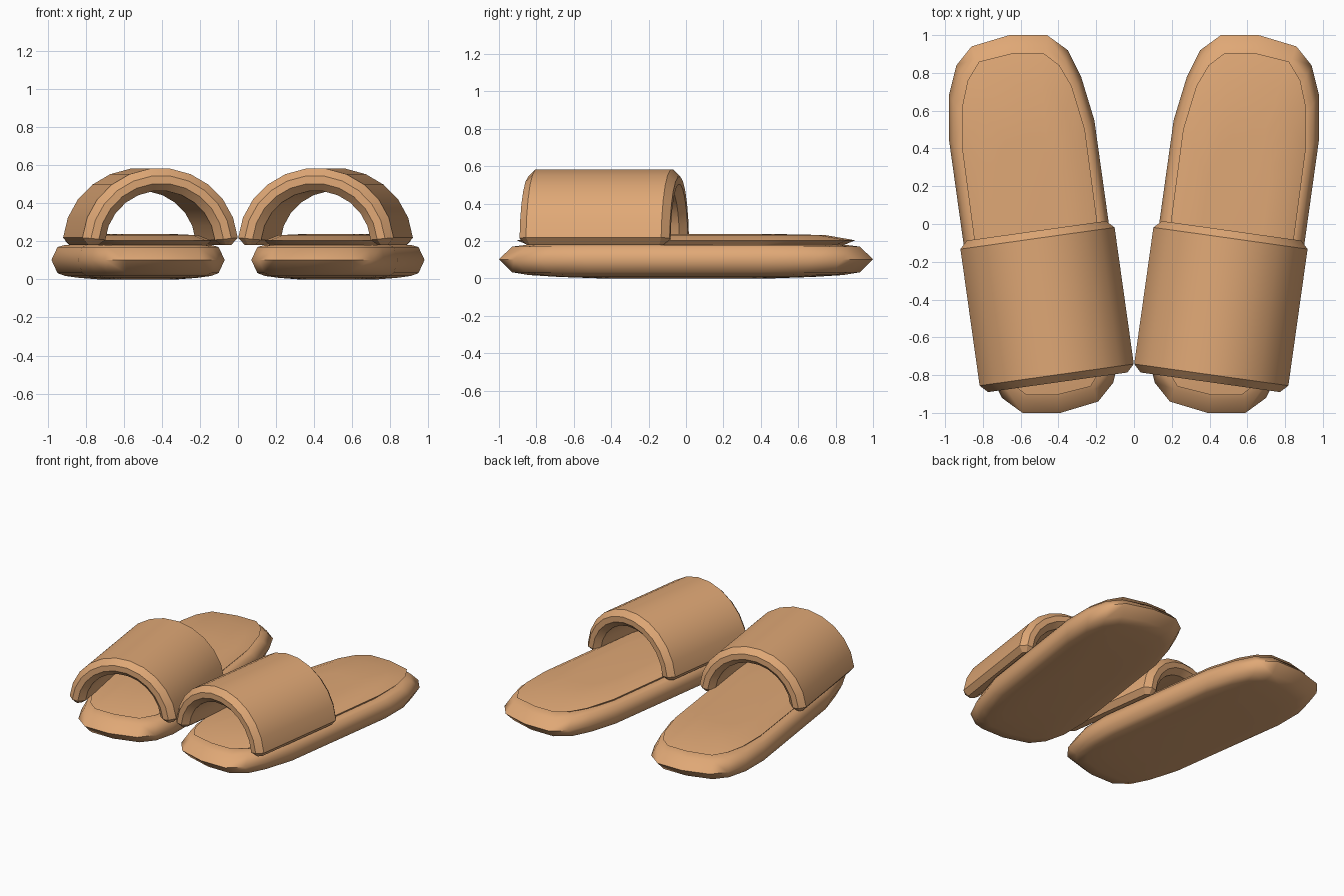
import bpy, bmesh, math
from mathutils import Matrix, Vector

if "Cube" in bpy.data.objects:
    bpy.data.objects.remove(bpy.data.objects["Cube"])

tan = bpy.data.materials.new("tan_leather")
tan.diffuse_color = (0.74, 0.39, 0.18, 1)
tan.use_nodes = True
tan.node_tree.nodes["Principled BSDF"].inputs["Base Color"].default_value = tan.diffuse_color

CENTRE = 0.525  # x of the middle of one slipper


def loft(name, rings, angle):
    """Skin closed rings of points, cap both ends, mirror to make the pair."""
    bm = bmesh.new()
    loops = [[bm.verts.new(p) for p in ring] for ring in rings]
    n = len(loops[0])
    for a, b in zip(loops, loops[1:]):
        for i in range(n):
            j = (i + 1) % n
            bm.faces.new((a[i], a[j], b[j], b[i]))
    bm.faces.new(loops[0])
    bm.faces.new(loops[-1])
    bmesh.ops.recalc_face_normals(bm, faces=bm.faces)
    mesh = bpy.data.meshes.new(name)
    bm.to_mesh(mesh)
    bm.free()
    mesh.materials.append(tan)
    ob = bpy.data.objects.new(name, mesh)
    bpy.context.collection.objects.link(ob)
    bpy.ops.object.select_all(action='DESELECT')
    ob.select_set(True)
    bpy.context.view_layer.objects.active = ob
    bpy.ops.object.shade_smooth_by_angle(angle=math.radians(angle))
    mod = ob.modifiers.new("pair", 'MIRROR')
    mod.use_mirror_merge = False
    return ob


def slab(name, half, levels, angle):
    """Half outline repeated by a half turn, stacked at (scale, height) levels."""
    pts = [(x - CENTRE, y) for x, y in half]
    pts += [(-x, -y) for x, y in pts]
    loft(name, [[(CENTRE + x * s, y * s, z) for x, y in pts]
                for s, z in levels], angle)


# Sole: rounded slab with a pointed rim
slab("sole",
     [(0.98, 0.45), (0.98, 0.68), (0.94, 0.84), (0.86, 0.94), (0.66, 1.0),
      (0.46, 1.0), (0.35, 0.92), (0.28, 0.78), (0.21, 0.55)],
     [(0.45, 0.0), (0.68, 0.008), (0.84, 0.018), (0.93, 0.033), (1, 0.102),
      (0.93, 0.17), (0.85, 0.18)], 65)

# Footbed: thin domed pad on the sole
slab("footbed",
     [(0.91, 0.40), (0.91, 0.62), (0.88, 0.76), (0.82, 0.86), (0.64, 0.905),
      (0.48, 0.905), (0.395, 0.84), (0.33, 0.73), (0.26, 0.50)],
     [(0.93, 0.178), (1, 0.204), (0.82, 0.232), (0.5, 0.238)], 40)

# Strap: chamfered band swept over an arch, turned to follow the foot
R_OUT, R_IN, HALF, BEV, BASE, SEG = 0.414, 0.292, 0.405, 0.04, 0.18, 11
turn = Matrix.Translation((0.46, -0.437, 0)) @ Matrix.Rotation(math.radians(-8), 4, 'Z')


def section(r_in, r_out, half, bev):
    return [(r_out, -half + bev), (r_out, half - bev), (r_out - bev, half),
            (r_in + bev, half), (r_in, half - bev), (r_in, -half + bev),
            (r_in + bev, -half), (r_out - bev, -half)]


def place(r, y, a, z=None):
    h = BASE + r * math.sin(a) * 0.405 / R_OUT if z is None else z
    return turn @ Vector((r * math.cos(a), y, h))


full = section(R_IN, R_OUT, HALF, BEV)
foot = section(R_IN + 0.035, R_OUT - 0.035, HALF - 0.035, 0.02)
start = math.asin(0.04 / R_OUT)
rings = [[place(r, y, 0, BASE) for r, y in foot]]
for k in range(SEG + 1):
    a = start + (math.pi - 2 * start) * k / SEG
    rings.append([place(r, y, a) for r, y in full])
rings.append([place(r, y, math.pi, BASE) for r, y in foot])
loft("strap", rings, 30)
